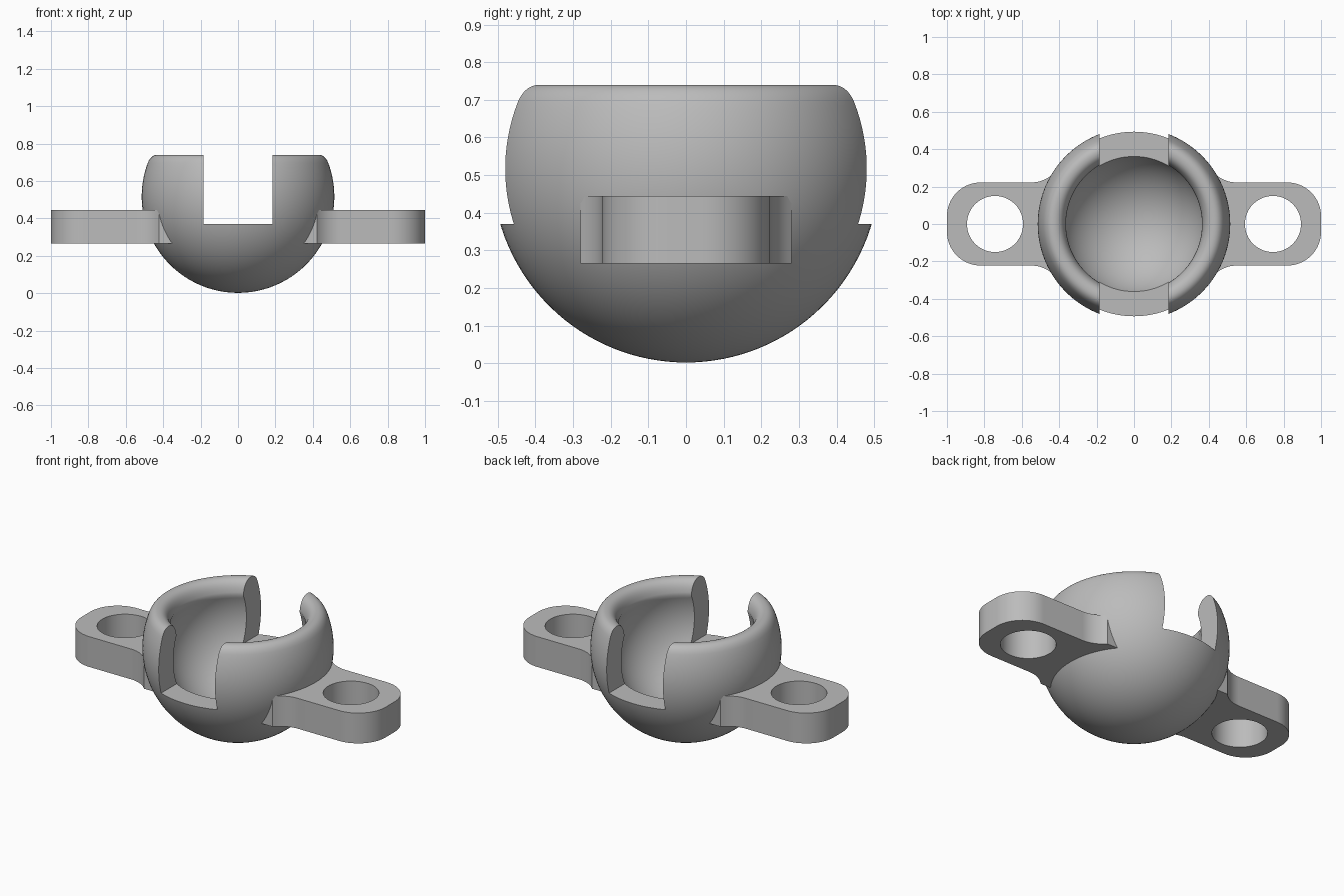
import bpy, bmesh
from math import sin, cos, pi, radians, asin, acos, sqrt

old = bpy.data.objects.get("Cube")
if old:
    bpy.data.objects.remove(old, do_unlink=True)

grey = bpy.data.materials.new("plain grey")
grey.use_nodes = True
grey.diffuse_color = (0.5, 0.5, 0.5, 1)
grey.node_tree.nodes["Principled BSDF"].inputs["Base Color"].default_value = (0.5, 0.5, 0.5, 1)

CENTRE, OUTER, INNER, TOP = 0.517, 0.515, 0.39, 0.74


def make_object(name, bm):
    bmesh.ops.recalc_face_normals(bm, faces=bm.faces)
    mesh = bpy.data.meshes.new(name)
    bm.to_mesh(mesh)
    bm.free()
    mesh.materials.append(grey)
    obj = bpy.data.objects.new(name, mesh)
    bpy.context.collection.objects.link(obj)
    return obj


def activate(obj):
    bpy.ops.object.select_all(action='DESELECT')
    obj.select_set(True)
    bpy.context.view_layer.objects.active = obj


def cut(obj, cutter):
    cutter.hide_render = True
    mod = obj.modifiers.new("cut", 'BOOLEAN')
    mod.operation, mod.solver, mod.object = 'DIFFERENCE', 'EXACT', cutter
    activate(obj)
    bpy.ops.object.modifier_apply(modifier=mod.name)
    bpy.data.objects.remove(cutter, do_unlink=True)


def smooth(obj):
    activate(obj)
    bpy.ops.object.shade_smooth_by_angle(angle=radians(30))


def arc(cx, cy, r, start, end, n):
    return [(cx + r * cos(start + (end - start) * i / n),
             cy + r * sin(start + (end - start) * i / n)) for i in range(n + 1)]


def bezier(a, b, c, n):
    return [tuple((1 - t) ** 2 * p + 2 * t * (1 - t) * q + t * t * s
                  for p, q, s in zip(a, b, c)) for t in (i / n for i in range(1, n + 1))]


# Hollow cup: outer sphere, rounded rim, inner sphere
profile = arc(0, CENTRE, OUTER, -pi / 2, asin(0.18 / OUTER), 40)
profile += bezier(profile[-1], (0.465, TOP), (0.43, TOP), 8)
lip = arc(0, CENTRE, INNER, asin(0.14 / INNER), -pi / 2, 36)
profile += bezier(profile[-1], (0.375, TOP), lip[0], 10) + lip[1:]
profile[0] = (0, CENTRE - OUTER)
profile[-1] = (0, CENTRE - INNER)

bm = bmesh.new()
verts = [bm.verts.new((r, 0, z)) for r, z in profile]
edges = [bm.edges.new(pair) for pair in zip(verts, verts[1:])]
bmesh.ops.spin(bm, geom=verts + edges, cent=(0, 0, 0), axis=(0, 0, 1),
               angle=2 * pi, steps=96, use_merge=True)
bmesh.ops.remove_doubles(bm, verts=bm.verts, dist=0.0001)
cup = make_object("socket_cup", bm)

# Slot through the front and back walls
bm = bmesh.new()
bmesh.ops.create_cube(bm, size=1)
bmesh.ops.scale(bm, vec=(0.37, 2, 1), verts=bm.verts)
bmesh.ops.translate(bm, vec=(0, 0, 0.87), verts=bm.verts)
cut(cup, make_object("slot_cutter", bm))
smooth(cup)


# Mounting ears with rounded ends, filleted roots and a bolt hole
def ear(name, side):
    half, root, end_r, fillet = 0.222, 0.28, 0.18, 0.17
    sweep = acos(1 - (root - half) / fillet)
    upper = arc(0.55, half + fillet, fillet, -pi / 2 - sweep, -pi / 2, 10)
    upper += arc(1 - end_r, half - end_r, end_r, pi / 2, 0, 16)
    outline = upper + [(x, -y) for x, y in reversed(upper)]
    a = asin(root / 0.415)
    outline += arc(0, 0, 0.415, -a, a, 16)
    bm = bmesh.new()
    face = bm.faces.new([bm.verts.new((side * x, side * y, 0.265)) for x, y in outline])
    top = bmesh.ops.extrude_face_region(bm, geom=[face])["geom"]
    bmesh.ops.translate(bm, vec=(0, 0, 0.18),
                        verts=[v for v in top if isinstance(v, bmesh.types.BMVert)])
    obj = make_object(name, bm)
    bm = bmesh.new()
    bmesh.ops.create_cone(bm, cap_ends=True, segments=64, radius1=0.15, radius2=0.15, depth=1)
    bmesh.ops.translate(bm, vec=(side * 0.743, 0, 0.36), verts=bm.verts)
    cut(obj, make_object("hole_cutter", bm))
    smooth(obj)


ear("left_ear", 1)
ear("right_ear", -1)
